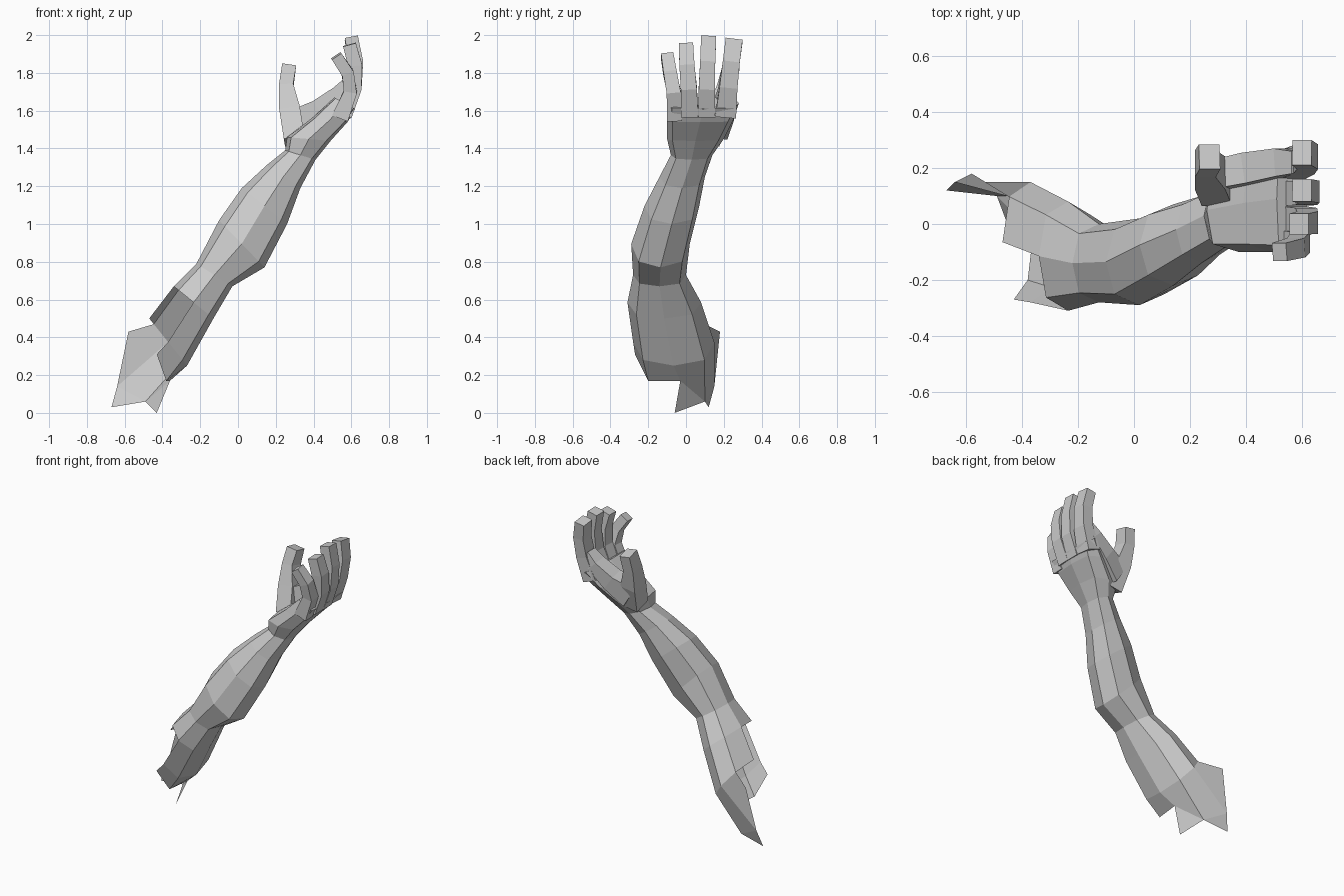
import bpy
from math import cos, sin, pi, copysign
from mathutils import Vector


def make(name, verts, faces):
    mesh = bpy.data.meshes.new(name)
    mesh.from_pydata([tuple(v) for v in verts], [], faces)
    mesh.update()
    obj = bpy.data.objects.new(name, mesh)
    bpy.context.collection.objects.link(obj)
    return obj


def ring(xl, zl, xr, zr, y0, y1, p=1.0):
    """Eight-sided section from its upper-left edge, lower-right edge and y range."""
    pts = []
    for k in range(8):
        c, s = cos(k * pi / 4), sin(k * pi / 4)
        c, s = copysign(abs(c) ** p, c), copysign(abs(s) ** p, s)
        pts.append(Vector(((xl + xr) / 2 + c * (xr - xl) / 2,
                           (y0 + y1) / 2 + s * (y1 - y0) / 2,
                           (zl + zr) / 2 + c * (zr - zl) / 2)))
    return pts


def skin(rings, n, skip=()):
    """Quads between successive rings, leaving out the skipped (row, side) pairs."""
    return [(r * n + k, r * n + (k + 1) % n, (r + 1) * n + (k + 1) % n, (r + 1) * n + k)
            for r in range(len(rings) - 1) for k in range(n) if (r, k) not in skip]


def digit(name, path):
    """Four-sided finger along (x, y, z, thickness, width) stations."""
    pts = [Vector(p[:3]) for p in path]
    rings = []
    for i, (x, y, z, t, w) in enumerate(path):
        d = (pts[min(i + 1, len(pts) - 1)] - pts[max(i - 1, 0)]).normalized()
        a = Vector((0, 1, 0)).cross(d).normalized()
        b = d.cross(a)
        rings.append([pts[i] + a * t / 2 * i1 + b * w / 2 * i2
                      for i1, i2 in ((1, 1), (-1, 1), (-1, -1), (1, -1))])
    last = 4 * (len(rings) - 1)
    faces = skin(rings, 4) + [(3, 2, 1, 0), tuple(range(last, last + 4))]
    return make(name, [v for r in rings for v in r], [f for f in faces])


# Forearm, wrist and palm as one faceted sleeve
elbow = ring(-0.22, 0.79, -0.03, 0.67, -0.28, 0.00, 0.8)
arm = [elbow,
       ring(-0.10, 1.02, 0.14, 0.77, -0.29, 0.02, 0.85),
       ring(0.02, 1.19, 0.26, 1.00, -0.22, 0.07, 0.85),
       ring(0.15, 1.31, 0.33, 1.19, -0.14, 0.10, 0.85),
       ring(0.25, 1.39, 0.41, 1.34, -0.08, 0.14, 0.8),
       ring(0.26, 1.46, 0.49, 1.44, -0.10, 0.20, 0.6),
       ring(0.39, 1.56, 0.58, 1.54, -0.10, 0.25, 0.5),
       ring(0.51, 1.67, 0.62, 1.61, -0.10, 0.28, 0.4)]
end = 8 * (len(arm) - 1)
make("forearm_and_palm", [v for r in arm for v in r],
     skin(arm, 8) + [tuple(range(end, end + 8))])

# Upper arm: open shell with a torn end
torn = [Vector(v) for v in ((-0.36, -0.03, 0.17), (-0.49, 0.10, 0.06), (-0.64, 0.15, 0.14),
                            (-0.58, 0.18, 0.43), (-0.54, 0.10, 0.27), (-0.43, -0.05, 0.43),
                            (-0.43, -0.27, 0.31), (-0.38, -0.20, 0.17))]
upper = [elbow,
         ring(-0.34, 0.67, -0.13, 0.50, -0.31, 0.08, 0.8),
         ring(-0.47, 0.50, -0.27, 0.25, -0.28, 0.15, 0.8),
         torn]
hole = {(1, 4), (1, 5), (2, 3), (2, 4), (2, 5)}
verts = [v for r in upper for v in r] + [Vector((-0.43, -0.06, 0)), Vector((-0.67, 0.12, 0.03))]
faces = [tuple(reversed(f)) for f in skin(upper, 8, hole)]
make("upper_arm", verts, faces + [(24, 25, 32), (25, 26, 33)])

# Fingers, from the little finger to the index finger
digit("little_finger", [(0.54, -0.06, 1.56, 0.09, 0.08), (0.595, -0.065, 1.70, 0.07, 0.075),
                        (0.58, -0.085, 1.80, 0.065, 0.07), (0.52, -0.10, 1.89, 0.06, 0.065)])
digit("ring_finger", [(0.56, 0.02, 1.58, 0.09, 0.09), (0.615, 0.015, 1.72, 0.08, 0.085),
                      (0.62, 0.005, 1.84, 0.075, 0.08), (0.59, 0.00, 1.95, 0.07, 0.075)])
digit("middle_finger", [(0.56, 0.11, 1.58, 0.09, 0.09), (0.615, 0.11, 1.72, 0.08, 0.085),
                        (0.625, 0.115, 1.86, 0.075, 0.08), (0.60, 0.12, 1.99, 0.07, 0.08)])
digit("index_finger", [(0.55, 0.21, 1.58, 0.10, 0.11), (0.605, 0.225, 1.73, 0.08, 0.095),
                       (0.62, 0.24, 1.86, 0.075, 0.09), (0.60, 0.255, 1.975, 0.07, 0.09)])

# Thumb and the web joining it to the index finger
digit("thumb", [(0.30, 0.12, 1.44, 0.11, 0.12), (0.275, 0.18, 1.60, 0.11, 0.12),
                (0.255, 0.215, 1.73, 0.075, 0.10), (0.27, 0.24, 1.835, 0.075, 0.09)])
digit("thumb_web", [(0.29, 0.17, 1.52, 0.16, 0.10), (0.42, 0.20, 1.60, 0.11, 0.11),
                    (0.53, 0.22, 1.69, 0.08, 0.10), (0.58, 0.22, 1.76, 0.04, 0.08)])
